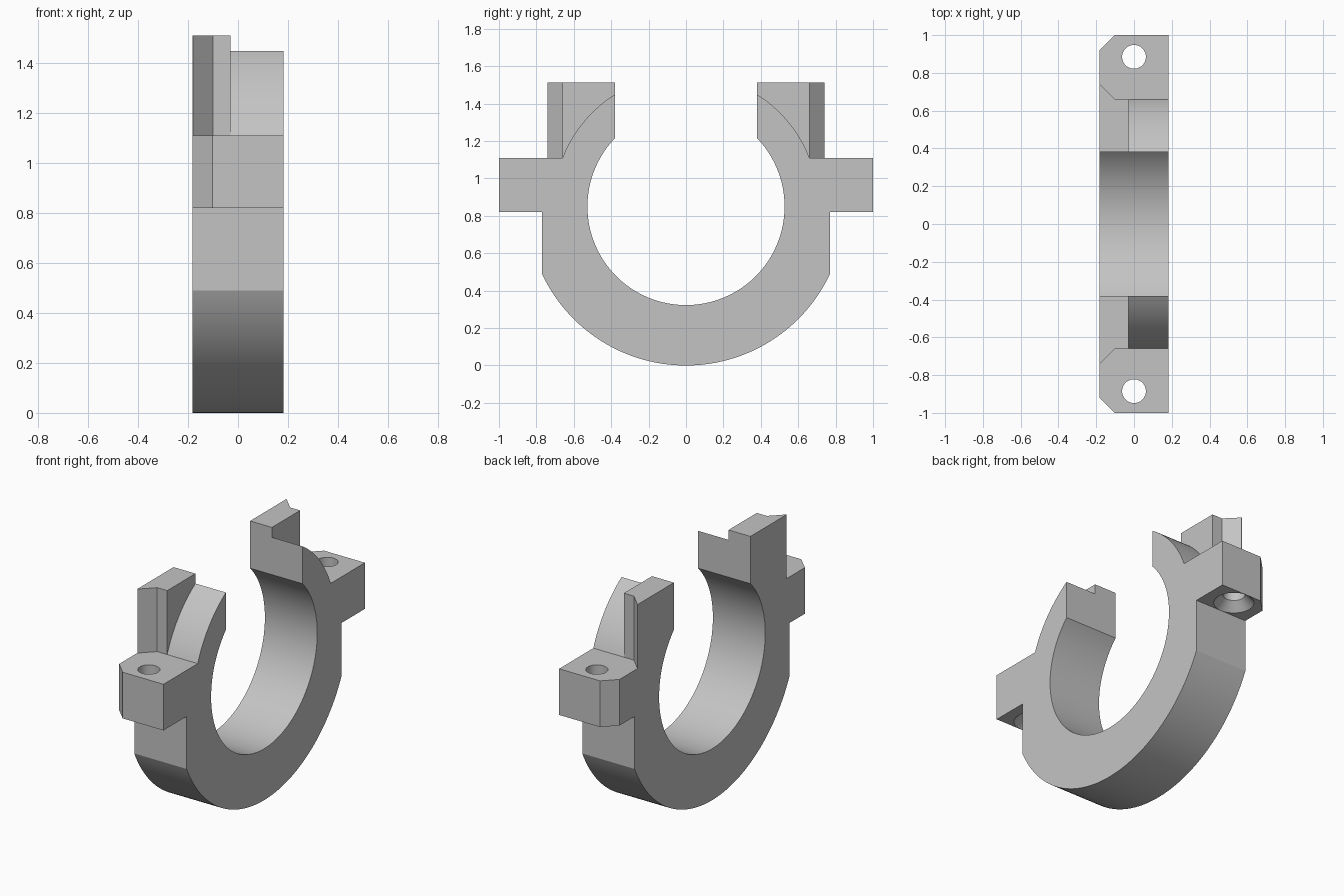
import bpy, bmesh, math
from mathutils import Vector

cube = bpy.data.objects.get("Cube")
if cube:
    bpy.data.objects.remove(cube, do_unlink=True)

# Main dimensions
HALF = 0.182            # half thickness along x
STEP = -0.03            # inner face of the tall plates
AXIS_Z = 0.85           # height of the bore axis
BORE, COLLAR, BELLY = 0.527, 0.71, 0.85
SLOT, WAIST, SHOULDER = 0.38, 0.77, 0.66
EAR_LOW, EAR_TOP, TOP = 0.82, 1.11, 1.512

grey = bpy.data.materials.new("light grey")
grey.use_nodes = True
colour = (0.55, 0.55, 0.55, 1)
grey.diffuse_color = colour
grey.node_tree.nodes["Principled BSDF"].inputs["Base Color"].default_value = colour


def finish(name, bm):
    bmesh.ops.recalc_face_normals(bm, faces=bm.faces)
    mesh = bpy.data.meshes.new(name)
    bm.to_mesh(mesh)
    bm.free()
    mesh.materials.append(grey)
    ob = bpy.data.objects.new(name, mesh)
    bpy.context.collection.objects.link(ob)
    return ob


def prism(name, points, vector):
    """Extrude a closed outline along a vector."""
    bm = bmesh.new()
    face = bm.faces.new([bm.verts.new(p) for p in points])
    new = bmesh.ops.extrude_face_region(bm, geom=[face])["geom"]
    verts = [g for g in new if isinstance(g, bmesh.types.BMVert)]
    bmesh.ops.translate(bm, verts=verts, vec=Vector(vector))
    return finish(name, bm)


def lathe(name, rings, x, y):
    """Closed round solid from (radius, z) rings."""
    bm = bmesh.new()
    n = 48
    loops = [[bm.verts.new((x + r * math.cos(k * math.tau / n),
                            y + r * math.sin(k * math.tau / n), z))
              for k in range(n)] for r, z in rings]
    for a, b in zip(loops, loops[1:]):
        for k in range(n):
            bm.faces.new((a[k], a[(k + 1) % n], b[(k + 1) % n], b[k]))
    bm.faces.new(loops[0])
    bm.faces.new(loops[-1])
    return finish(name, bm)


def combine(target, other, operation):
    mod = target.modifiers.new("join", "BOOLEAN")
    mod.operation = operation
    mod.solver = "EXACT"
    mod.object = other
    bpy.context.view_layer.objects.active = target
    bpy.ops.object.modifier_apply(modifier=mod.name)
    bpy.data.objects.remove(other, do_unlink=True)


def arc(radius, start, end, n):
    """Points about the bore axis; angles measured from straight down."""
    steps = [start + (end - start) * k / n for k in range(n + 1)]
    return [(radius * math.sin(a), AXIS_Z - radius * math.cos(a)) for a in steps]


# Ring with both ears, drawn as half a side outline and mirrored
belly = arc(BELLY, 0, math.asin(WAIST / BELLY), 32)
ear = [(WAIST, EAR_LOW), (1, EAR_LOW), (1, EAR_TOP)]
collar = arc(COLLAR, math.pi - math.asin(SHOULDER / COLLAR),
             math.pi - math.asin(SLOT / COLLAR), 16)
collar[0] = (SHOULDER, EAR_TOP)
bore = arc(BORE, math.pi - math.asin(SLOT / BORE), 0, 56)
half = belly + ear + collar + bore
outline = half + [(-y, z) for y, z in reversed(half[1:-1])]
clamp = prism("clamp_ring", [(-HALF, y, z) for y, z in outline], (2 * HALF, 0, 0))

for side in (1, -1):
    # Tall plate above the collar, with its outer corner cut at a slant
    plate = prism("tall_plate", [(-HALF, side * y, z) for y, z in
                  ((SLOT, TOP), (0.74, TOP), (0.74, EAR_TOP),
                   (0.56, EAR_TOP), (SLOT, 1.3))], (STEP + HALF, 0, 0))
    slant = prism("slant_cutter", [(x, side * y, 1) for x, y in
                  ((-0.10, SHOULDER), (0, SHOULDER), (0, 0.80), (-0.24, 0.80))],
                  (0, 0, 1))
    combine(plate, slant, "DIFFERENCE")
    combine(clamp, plate, "UNION")

    # Chamfered outer corner of the ear
    corner = prism("corner_cutter", [(x, side * y, 0.7) for x, y in
                   ((-0.222, 0.88), (-0.062, 1.04), (-0.222, 1.04))], (0, 0, 0.6))
    combine(clamp, corner, "DIFFERENCE")

    # Bolt hole, countersunk from below
    hole = lathe("hole_cutter", [(0.115, EAR_LOW - 0.05), (0.115, EAR_LOW),
                 (0.063, EAR_LOW + 0.052), (0.063, EAR_TOP + 0.05)], 0, side * 0.885)
    combine(clamp, hole, "DIFFERENCE")

bpy.ops.object.select_all(action="DESELECT")
clamp.select_set(True)
bpy.context.view_layer.objects.active = clamp
bpy.ops.object.shade_smooth_by_angle(angle=math.radians(20))
